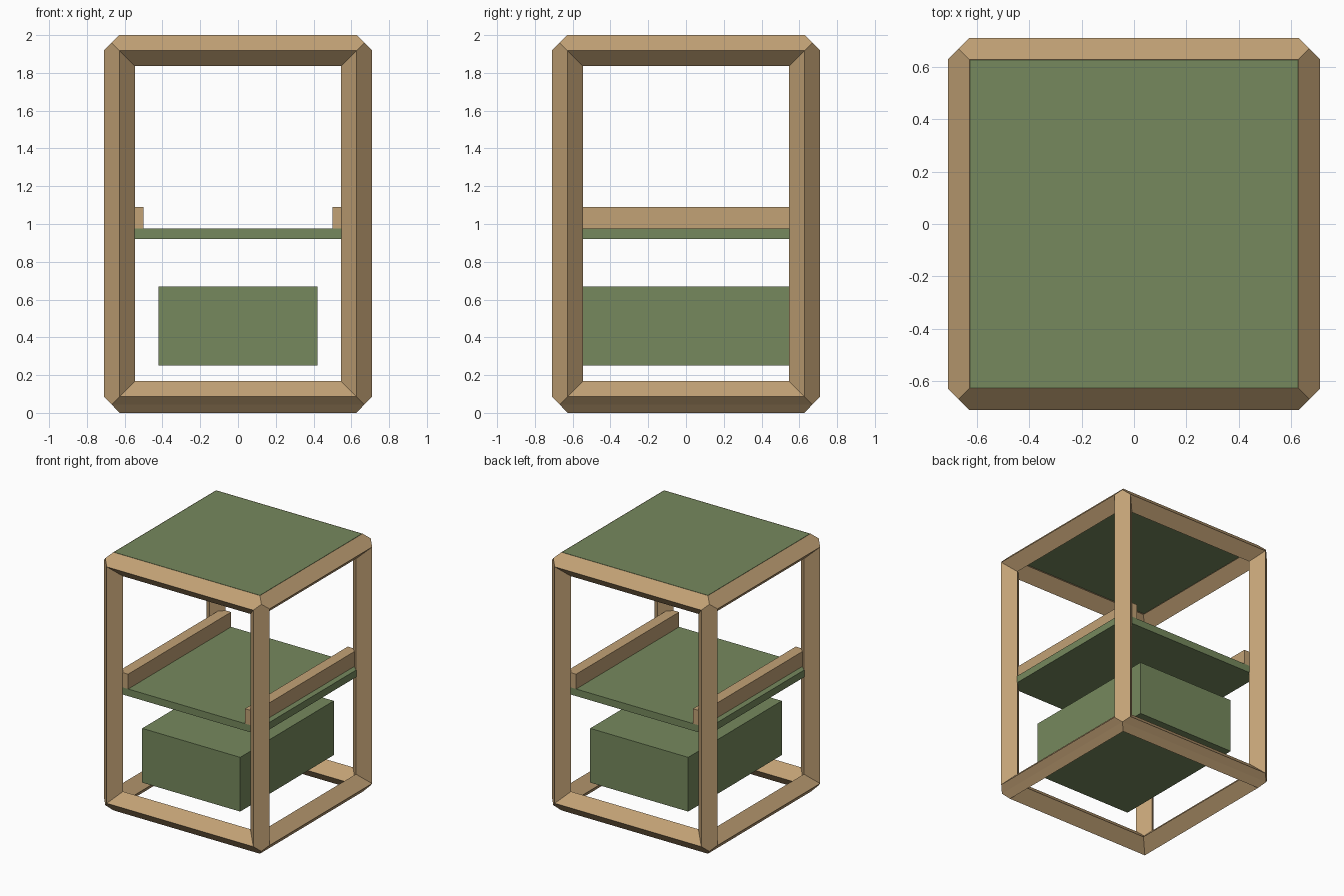
import bpy, bmesh
from mathutils import Vector

if "Cube" in bpy.data.objects:
    bpy.data.objects.remove(bpy.data.objects["Cube"])


def material(name, color):
    m = bpy.data.materials.new(name)
    m.diffuse_color = (*color, 1)
    m.use_nodes = True
    m.node_tree.nodes["Principled BSDF"].inputs["Base Color"].default_value = m.diffuse_color
    return m


WOOD = material("wood", (0.54, 0.36, 0.18))
GREEN = material("green_paint", (0.18, 0.25, 0.11))


def finish(bm, name, mat):
    bmesh.ops.recalc_face_normals(bm, faces=bm.faces)
    me = bpy.data.meshes.new(name)
    bm.to_mesh(me)
    bm.free()
    me.materials.append(mat)
    ob = bpy.data.objects.new(name, me)
    bpy.context.collection.objects.link(ob)
    return ob


def box(name, x, y, z, mat):
    """Box from (min, max) pairs."""
    bm = bmesh.new()
    bmesh.ops.create_cube(bm, size=1)
    for v in bm.verts:
        v.co = Vector([lo + (c + 0.5) * (hi - lo)
                       for c, (lo, hi) in zip(v.co, (x, y, z))])
    return finish(bm, name, mat)


# Frame: twelve diamond-section beams, mitred together at the corners
R = 0.082
HALF = (0.628, 0.628, 0.916)
CENTRE = Vector((0, 0, 1.002))
# (offset a, offset b, end extension), in units of R; positive = outward
PROFILE = [(1, 0, 0), (.5, .5, .5), (0, 1, 0),
           (-1, 0, -1), (-.5, -.5, -.5), (0, -1, -1)]

bm = bmesh.new()
for axis in range(3):
    a, b = (axis + 1) % 3, (axis + 2) % 3
    for sa in (-1, 1):
        for sb in (-1, 1):
            rings = []
            for end in (-1, 1):
                ring = []
                for pa, pb, ext in PROFILE:
                    co = Vector((0, 0, 0))
                    co[axis] = end * (HALF[axis] + ext * R)
                    co[a] = sa * (HALF[a] + pa * R)
                    co[b] = sb * (HALF[b] + pb * R)
                    ring.append(bm.verts.new(co + CENTRE))
                rings.append(ring)
            for i in range(6):
                j = (i + 1) % 6
                bm.faces.new((rings[0][i], rings[0][j], rings[1][j], rings[1][i]))
bmesh.ops.remove_doubles(bm, verts=bm.verts, dist=0.0005)
finish(bm, "frame", WOOD)

# Table top set flush in the upper frame
box("top_panel", (-0.625, 0.625), (-0.625, 0.625), (1.945, 2.0), GREEN)

# Middle shelf with a rail along each side
box("shelf", (-0.63, 0.63), (-0.63, 0.63), (0.92, 0.975), GREEN)
for side, s in (("left", -1), ("right", 1)):
    box(side + "_rail", tuple(sorted((s * 0.5, s * 0.585))), (-0.63, 0.63),
        (0.975, 1.09), WOOD)

# Storage box hanging below the shelf
box("drawer_box", (-0.42, 0.42), (-0.573, 0.573), (0.25, 0.67), GREEN)

# Drop the model so it stands exactly on the ground
low = min(v.co.z for v in bpy.data.objects["frame"].data.vertices)
for v in bpy.data.objects["frame"].data.vertices:
    if v.co.z < low + 0.001:
        v.co.z = 0.0
